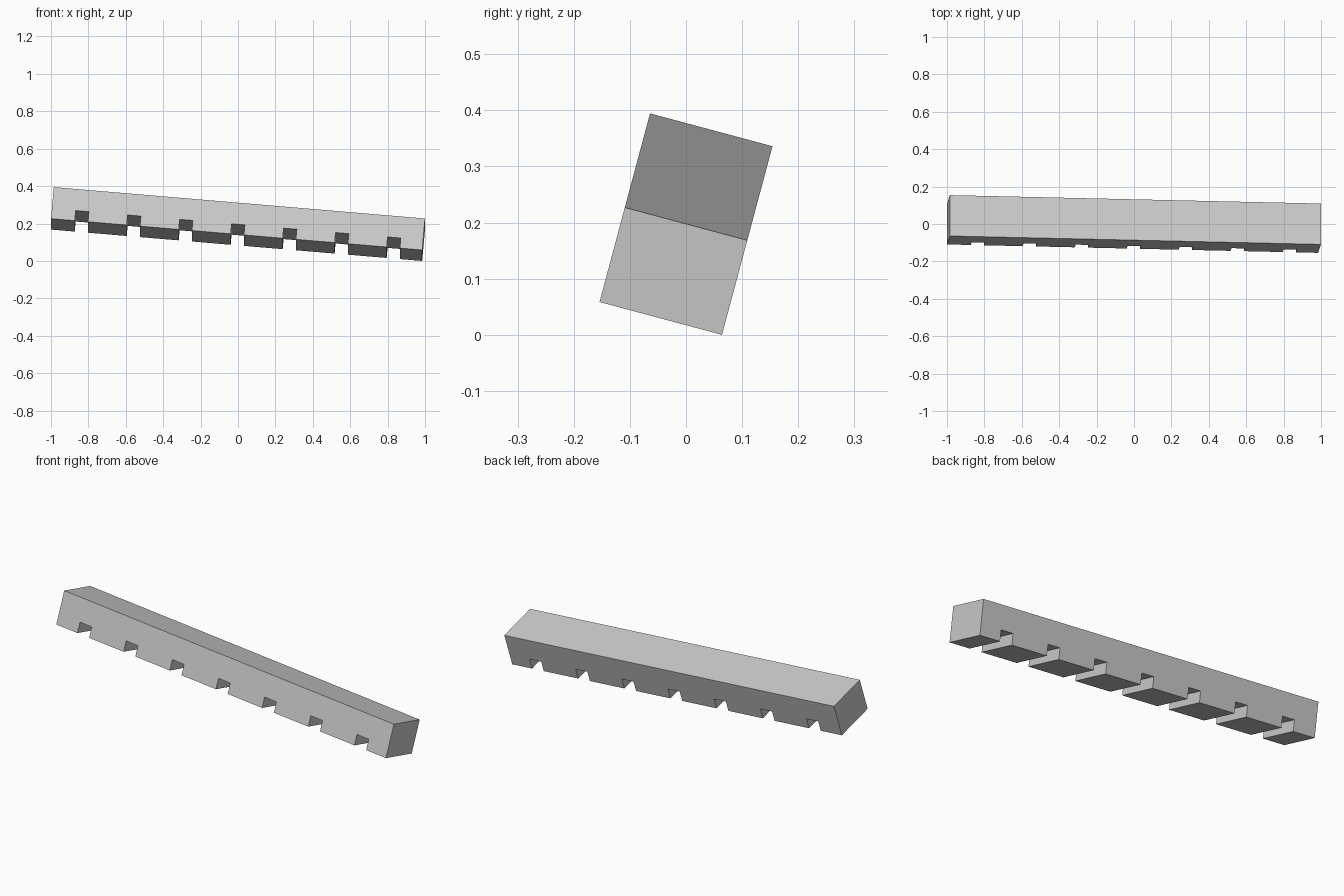
import bpy
import bmesh
from math import radians
from mathutils import Matrix

cube = bpy.data.objects.get("Cube")
if cube:
    bpy.data.objects.remove(cube, do_unlink=True)

LENGTH, WIDTH, HEIGHT = 1.992, 0.226, 0.175
NOTCHES, SPACING = 7, 0.279
NOTCH_WIDTH, NOTCH_DEPTH, NOTCH_SHIFT = 0.071, 0.056, 0.004

grey = bpy.data.materials.new("light grey")
grey.use_nodes = True
colour = (0.6, 0.6, 0.6, 1)
grey.diffuse_color = colour
grey.node_tree.nodes["Principled BSDF"].inputs["Base Color"].default_value = colour

# Side profile: a long bar with square notches along its underside
bottom, top = -HEIGHT / 2, HEIGHT / 2
profile = [(LENGTH / 2, top), (-LENGTH / 2, top), (-LENGTH / 2, bottom)]
for i in range(NOTCHES):
    centre = (i - (NOTCHES - 1) / 2) * SPACING + NOTCH_SHIFT
    a, b = centre - NOTCH_WIDTH / 2, centre + NOTCH_WIDTH / 2
    roof = bottom + NOTCH_DEPTH
    profile += [(a, bottom), (a, roof), (b, roof), (b, bottom)]
profile.append((LENGTH / 2, bottom))

# Extrude the profile across the width
bm = bmesh.new()
face = bm.faces.new([bm.verts.new((x, -WIDTH / 2, z)) for x, z in profile])
sweep = bmesh.ops.extrude_face_region(bm, geom=[face])
moved = [v for v in sweep["geom"] if isinstance(v, bmesh.types.BMVert)]
bmesh.ops.translate(bm, verts=moved, vec=(0, WIDTH, 0))
bmesh.ops.recalc_face_normals(bm, faces=bm.faces)

# Tilt the bar and rest its lowest corner on the ground
tilt = Matrix.Rotation(radians(-15), 4, 'X') @ Matrix.Rotation(radians(5), 4, 'Y')
bm.transform(tilt)
bm.transform(Matrix.Translation((0, 0, -min(v.co.z for v in bm.verts))))

mesh = bpy.data.meshes.new("notched_bar")
bm.to_mesh(mesh)
bm.free()
mesh.materials.append(grey)
bar = bpy.data.objects.new("notched_bar", mesh)
bpy.context.collection.objects.link(bar)
